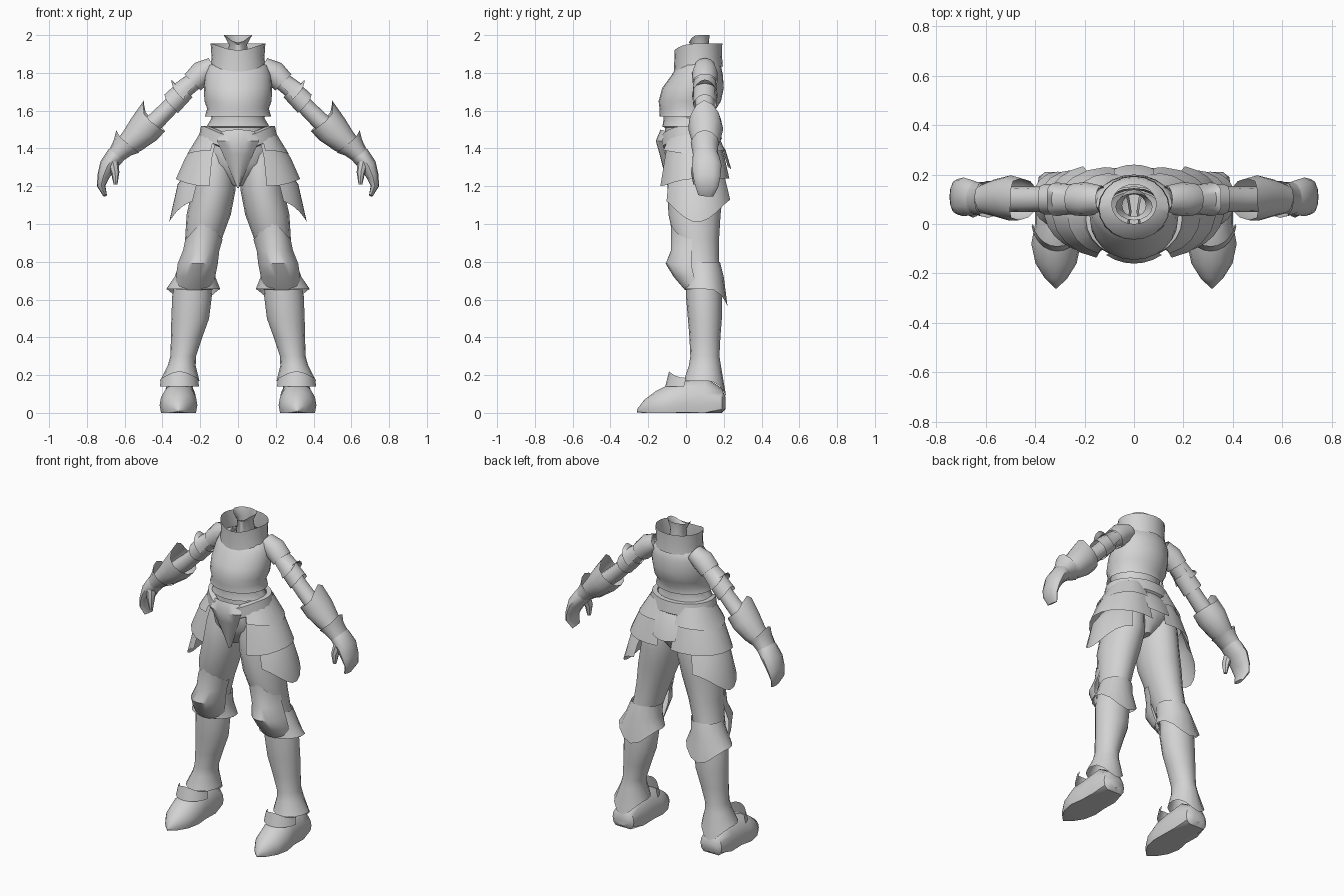
import bpy, math
from mathutils import Vector

steel = bpy.data.materials.new("grey_steel")
steel.diffuse_color = (0.65, 0.65, 0.65, 1)
X, Y, Z = Vector((1, 0, 0)), Vector((0, 1, 0)), Vector((0, 0, 1))


def shell(name, rings, n=16, arc=(0, 360), frame="z", cap=(False, False), pair=True):
    """Loft elliptical rings (x, y, z, ru, rv, dip, dip angle).
    frame: z = level slices, y = upright slices, path = slices across the path."""
    full = arc[1] - arc[0] == 360
    cols = n if full else n + 1
    centres = [Vector(r[:3]) for r in rings]
    verts, faces = [], []
    for i, r in enumerate(rings):
        if frame == "z":
            t, u, w = -Z, X, Y
        elif frame == "y":
            t, u, w = -Y, X, Z
        else:
            t = (centres[min(i + 1, len(rings) - 1)] - centres[max(i - 1, 0)]).normalized()
            u = t.cross(Y).normalized()
            w = u.cross(t)
            if w.y < 0:
                w = -w
        dip = r[5] if len(r) > 5 else 0
        dip_a = math.radians(r[6] if len(r) > 6 else 0)
        for k in range(cols):
            a = math.radians(arc[0] + (arc[1] - arc[0]) * k / n)
            p = centres[i] + u * r[3] * math.cos(a) + w * r[4] * math.sin(a)
            p += t * dip * max(0, math.cos(a - dip_a)) ** 3
            p.z = max(0, p.z)
            verts.append(p)
    for i in range(len(rings) - 1):
        for k in range(n):
            a, b = i * cols + k, i * cols + (k + 1) % cols
            faces.append((a, a + cols, b + cols, b))
    if cap[0]:
        faces.append(tuple(range(cols)))
    if cap[1]:
        faces.append(tuple(reversed(range(len(verts) - cols, len(verts)))))
    if frame == "y":
        faces = [f[::-1] for f in faces]
    mesh = bpy.data.meshes.new(name)
    mesh.from_pydata(verts, [], faces)
    mesh.materials.append(steel)
    ob = bpy.data.objects.new(name, mesh)
    bpy.context.collection.objects.link(ob)
    bpy.ops.object.select_all(action="DESELECT")
    ob.select_set(True)
    bpy.context.view_layer.objects.active = ob
    bpy.ops.object.shade_smooth_by_angle(angle=math.radians(42))
    if pair:
        ob.modifiers.new("mirror", "MIRROR").use_mirror_merge = False
    return ob


# neck and collar
shell("neck", [(0, .07, 2.0, .075, .055, .04, 270), (0, .075, 1.95, .048, .045),
               (0, .08, 1.82, .06, .06)], pair=False)
shell("collar", [(0, .065, 1.955, .145, .127, .035, 270), (0, .065, 1.88, .14, .126),
                 (0, .065, 1.835, .145, .13, .03, 270)], n=20, pair=False)

# breastplate with two flared hems at the waist
shell("breastplate", [(0, .08, 1.87, .09, .08), (0, .07, 1.84, .155, .115),
                      (0, .06, 1.79, .175, .135), (0, .037, 1.72, .18, .163),
                      (0, .02, 1.65, .178, .165), (0, .01, 1.61, .163, .15),
                      (0, .01, 1.57, .176, .15)], n=24, pair=False)
shell("waist_plate", [(0, .01, 1.6, .15, .135), (0, .01, 1.56, .14, .128),
                      (0, .01, 1.515, .167, .135), (0, .01, 1.51, .135, .12),
                      (0, .02, 1.45, .16, .13)], n=24, pair=False)

# pelvis, belt and buckle plate
shell("pelvis", [(0, .02, 1.5, .14, .12), (0, .035, 1.42, .19, .15), (0, .05, 1.32, .19, .155),
                 (0, .05, 1.26, .12, .13), (0, .05, 1.2, .03, .09)],
      n=24, cap=(False, True), pair=False)
shell("belt", [(0, .02, 1.52, .165, .13, .05, 270), (0, .02, 1.52, .195, .16, .06, 270),
               (0, .025, 1.45, .21, .165, .05, 270), (0, .025, 1.44, .19, .15, .05, 270)],
      n=24, pair=False)
shell("buckle_plate", [(0, .03, 1.48, .15, .165, -.02, 270), (0, .03, 1.44, .195, .19),
                       (0, .03, 1.37, .14, .17), (0, .03, 1.19, .008, .125)],
      n=6, arc=(235, 305), pair=False)
shell("tail_plate", [(0, .04, 1.46, .17, .125), (0, .045, 1.39, .19, .165),
                     (0, .045, 1.34, .19, .195, .05, 90)], n=6, arc=(65, 115), pair=False)

# layered hip plates
shell("upper_hip_plate", [(.09, .04, 1.5, .1, .12), (.1, .04, 1.39, .17, .165, .02, 0)],
      n=10, arc=(-75, 105))
shell("middle_hip_plate", [(.09, .04, 1.44, .13, .14), (.1, .045, 1.35, .18, .16),
                           (.105, .045, 1.24, .225, .185, .04, -75)], n=10, arc=(-78, 105))
shell("lower_hip_plate", [(.13, .05, 1.29, .13, .15), (.145, .055, 1.21, .175, .165),
                          (.15, .06, 1.13, .215, .18, .12, 0)], n=10, arc=(-65, 75))

# legs
shell("thigh", [(.11, .05, 1.4, .09, .12), (.122, .05, 1.28, .112, .145),
                (.128, .05, 1.18, .115, .148), (.155, .045, 1.05, .117, .138),
                (.183, .055, .92, .097, .12), (.205, .07, .82, .088, .105),
                (.235, .085, .7, .088, .095)], n=16)
shell("knee_guard", [(.18, .05, .92, .1, .13, -.08, 270), (.195, .05, .86, .097, .13),
                     (.213, .05, .79, .107, .158), (.225, .06, .72, .105, .125),
                     (.235, .08, .65, .1, .085)], n=12, arc=(188, 352))
shell("knee_cuff", [(.21, .09, .8, .095, .09), (.228, .095, .72, .108, .105),
                    (.237, .105, .655, .143, .115, .09, 90)], n=16)
shell("greave", [(.235, .09, .74, .088, .09), (.243, .095, .62, .105, .095),
                 (.253, .1, .5, .1, .09), (.272, .1, .4, .083, .082), (.29, .1, .3, .068, .077),
                 (.298, .1, .25, .074, .085), (.308, .1, .17, .104, .112, .08, 90)], n=16)

# pointed shoe and its instep flap
shell("shoe", [(.31, .21, .05, .05, .03), (.31, .19, .05, .075, .08), (.31, .1, .05, .09, .14),
               (.31, 0, .05, .09, .125), (.315, -.08, .04, .1, .115), (.315, -.16, .03, .083, .085),
               (.315, -.22, .02, .045, .05), (.315, -.26, .01, .004, .008)],
      n=16, frame="y", cap=(True, True))
shell("instep_flap", [(.31, .02, .185, .1, .11, -.035, 270), (.31, .01, .14, .105, .12)],
      n=10, arc=(190, 350))

# arms
shell("arm", [(.13, .1, 1.83, .05, .05), (.19, .1, 1.795, .052, .06), (.27, .1, 1.72, .044, .055),
              (.36, .1, 1.62, .045, .05), (.43, .1, 1.55, .048, .052), (.55, .1, 1.45, .045, .05)],
      n=12, frame="path")
shell("shoulder_cap", [(.13, .1, 1.835, .05, .055), (.19, .1, 1.8, .066, .068),
                       (.24, .1, 1.75, .06, .066)], n=12, frame="path")
shell("upper_arm_plate", [(.24, .1, 1.75, .05, .06), (.29, .1, 1.7, .062, .064),
                          (.31, .1, 1.68, .09, .068, -.03, 0)],
      n=12, arc=(-110, 110), frame="path")
shell("elbow_plate", [(.28, .1, 1.71, .055, .06), (.36, .1, 1.63, .06, .062, -.02, 0)],
      n=12, frame="path")
shell("forearm_guard", [(.46, .1, 1.55, .095, .085, -.06, 0), (.5, .105, 1.5, .088, .092),
                        (.56, .105, 1.44, .07, .076), (.615, .1, 1.4, .048, .058)],
      n=12, frame="path")
shell("wrist_cuff", [(.59, .1, 1.43, .085, .075, -.02, 0), (.61, .1, 1.405, .062, .07),
                     (.65, .105, 1.36, .045, .066)], n=12, frame="path")

# mitten hand and thumb
shell("hand", [(.6, .1, 1.41, .045, .055), (.65, .105, 1.36, .05, .07),
               (.69, .11, 1.31, .044, .078), (.714, .11, 1.25, .032, .072),
               (.724, .11, 1.2, .022, .062), (.703, .105, 1.15, .01, .04)],
      n=12, frame="path", cap=(True, True))
shell("thumb", [(.665, .07, 1.34, .032, .032), (.65, .05, 1.27, .022, .025),
                (.648, .05, 1.21, .01, .012)], n=8, frame="path", cap=(True, True))
